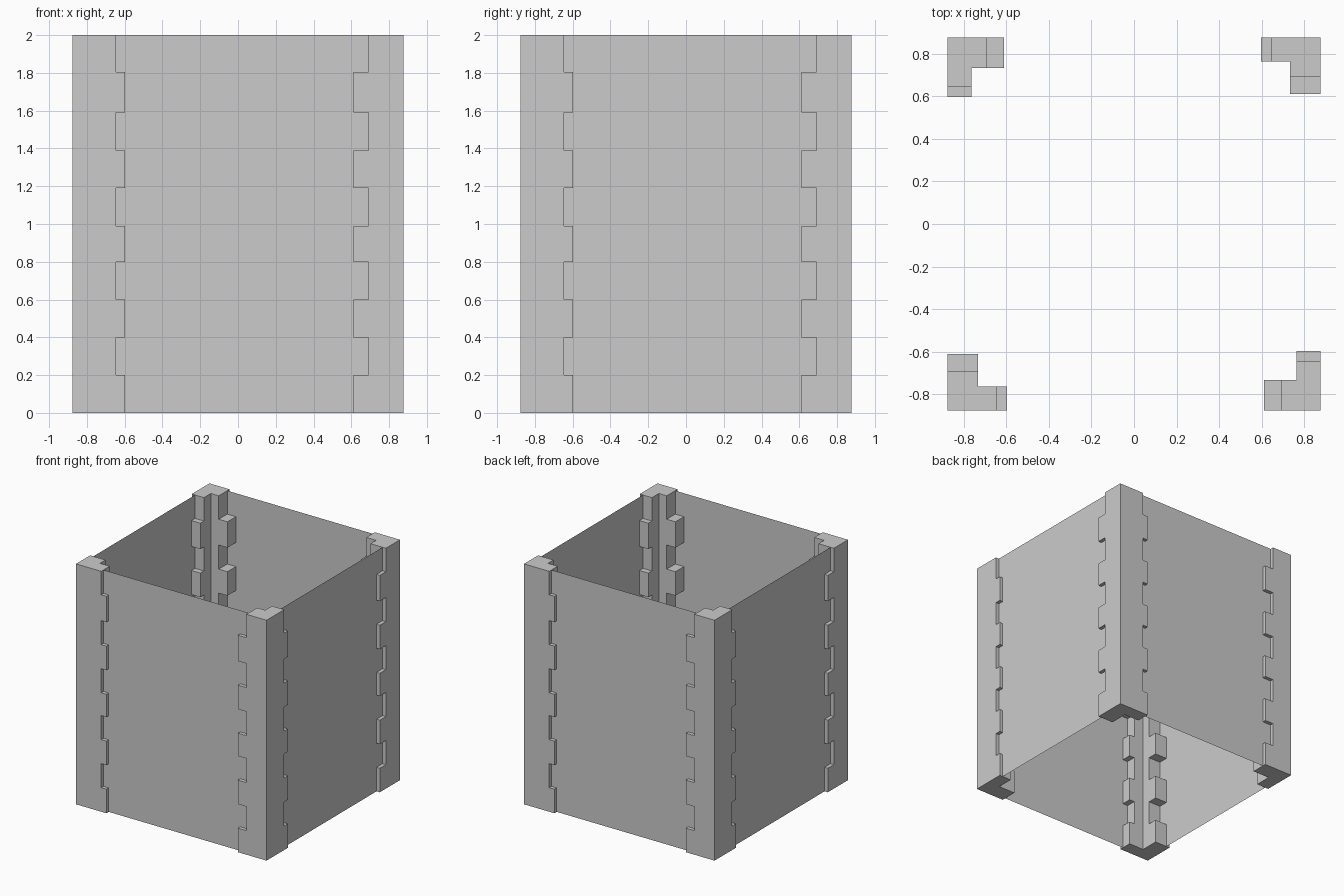
import bpy, bmesh
from math import pi
from mathutils import Matrix

if "Cube" in bpy.data.objects:
    bpy.data.objects.remove(bpy.data.objects["Cube"], do_unlink=True)

HALF, HEIGHT, RECESS = 0.877, 2.0, 0.03
LEVELS = [0, 0.2, 0.4, 0.6, 0.8, 0.99, 1.19, 1.39, 1.59, 1.805, 2]

stone = bpy.data.materials.new("grey_stone")
stone.use_nodes = True
colour = (0.6, 0.6, 0.6, 1)
stone.diffuse_color = colour
stone.node_tree.nodes["Principled BSDF"].inputs["Base Color"].default_value = colour


def make_object(name, bm):
    mesh = bpy.data.meshes.new(name)
    bm.to_mesh(mesh)
    bm.free()
    mesh.materials.append(stone)
    obj = bpy.data.objects.new(name, mesh)
    bpy.context.collection.objects.link(obj)
    return obj


def add_box(bm, lo, hi):
    verts = bmesh.ops.create_cube(bm, size=1)["verts"]
    for v in verts:
        v.co = [lo[i] if v.co[i] < 0 else hi[i] for i in range(3)]


# Corner quoin: L-shaped post with a thin and a thick arm
THIN, THICK = HALF - 0.765, HALF - 0.735
bm = bmesh.new()
a = -HALF
outline = [(a, a), (-0.597, a), (-0.597, a + THIN), (a + THICK, a + THIN),
           (a + THICK, -0.612), (a, -0.612)]
base = bm.faces.new([bm.verts.new((x, y, 0)) for x, y in outline])
top = bmesh.ops.extrude_face_region(bm, geom=[base])["geom"]
bmesh.ops.translate(bm, vec=(0, 0, HEIGHT),
                    verts=[g for g in top if isinstance(g, bmesh.types.BMVert)])
bmesh.ops.recalc_face_normals(bm, faces=bm.faces)
post = make_object("quoin_front_right", bm)

# Notches shorten both arms on every second course
bm = bmesh.new()
for lo, hi in zip(LEVELS[1::2], LEVELS[2::2]):
    if hi == HEIGHT:
        hi += 0.1
    add_box(bm, (-0.645, a - 0.1, lo), (-0.5, a + 0.2, hi))
    add_box(bm, (a - 0.1, -0.692, lo), (a + 0.2, -0.5, hi))
cutter = make_object("notch_cutter", bm)
cutter.hide_render = True
mod = post.modifiers.new("notches", "BOOLEAN")
mod.operation, mod.solver, mod.object = "DIFFERENCE", "EXACT", cutter
bpy.context.view_layer.update()
cut_mesh = bpy.data.meshes.new_from_object(
    post.evaluated_get(bpy.context.evaluated_depsgraph_get()))
post.modifiers.clear()
post.data = cut_mesh
bpy.data.objects.remove(cutter, do_unlink=True)

# Thin wall sheet, set back behind the quoin faces
w = HALF - RECESS
bm = bmesh.new()
bm.faces.new([bm.verts.new(p) for p in
              ((-w, -w, 0), (w, -w, 0), (w, -w, HEIGHT), (-w, -w, HEIGHT))])
wall = make_object("wall_front", bm)

# Turn the corner and wall around the square
corners = ["quoin_front_left", "quoin_back_left", "quoin_back_right"]
walls = ["wall_left", "wall_back", "wall_right"]
for names, source in ((corners, post), (walls, wall)):
    for i, name in enumerate(names, 1):
        copy = source.copy()
        copy.data = source.data.copy()
        copy.name = name
        copy.data.transform(Matrix.Rotation(i * pi / 2, 4, "Z"))
        bpy.context.collection.objects.link(copy)
